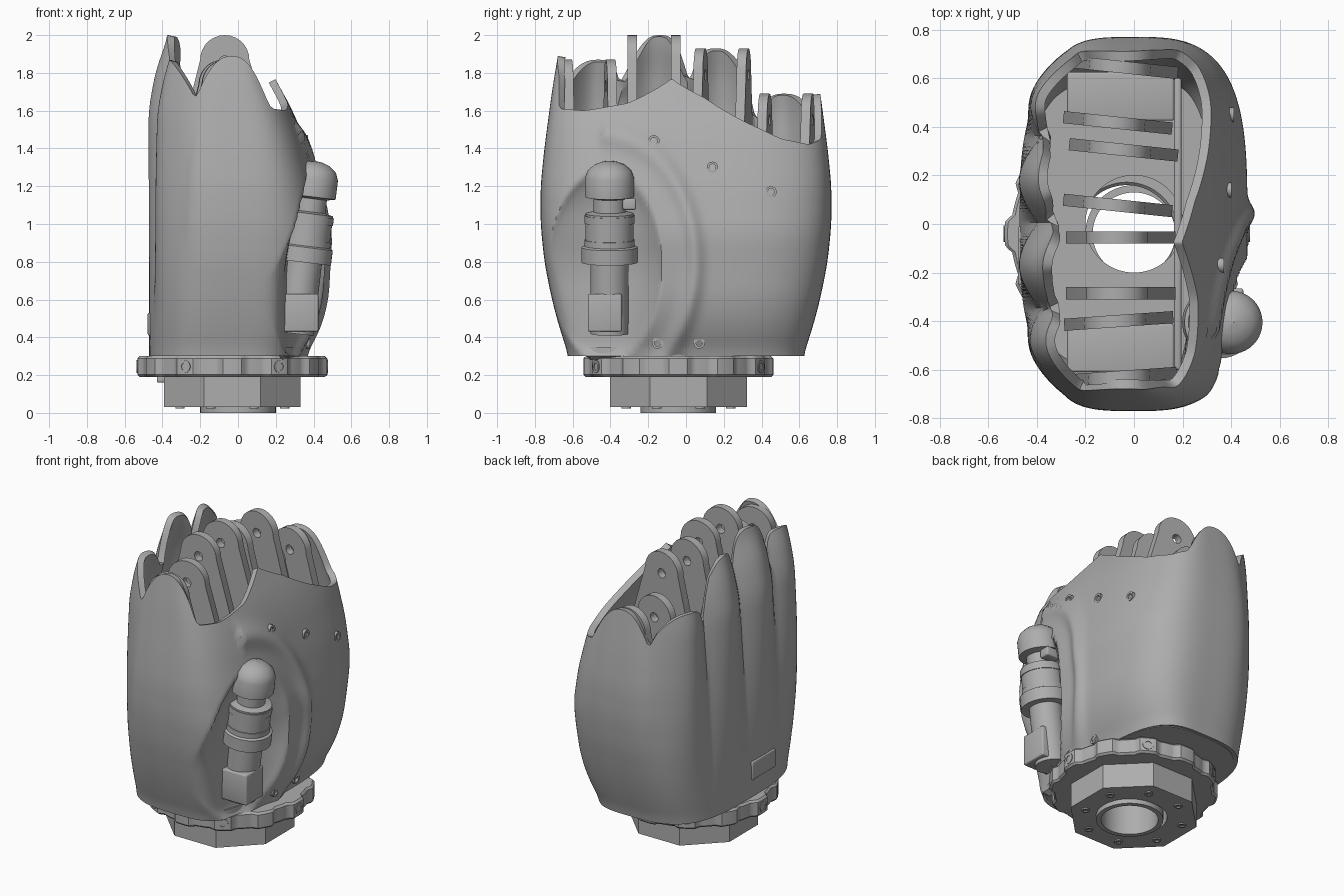
import bpy, bmesh, math
from math import sin, cos, pi, radians, exp
from mathutils import Matrix, Vector

if "Cube" in bpy.data.objects:
    bpy.data.objects.remove(bpy.data.objects["Cube"])

grey = bpy.data.materials.new("plain grey")
grey.use_nodes = True
grey.diffuse_color = (0.42, 0.42, 0.42, 1)
grey.node_tree.nodes["Principled BSDF"].inputs["Base Color"].default_value = (0.42, 0.42, 0.42, 1)

Q = 3.3                      # squareness of the palm section
BASE = Vector((-0.03, -0.04, 0))


def lerp(table, v):
    """Smoothly interpolate a short table of (position, value)."""
    if v <= table[0][0]:
        return table[0][1]
    for (a, fa), (b, fb) in zip(table, table[1:]):
        if v <= b:
            return fa + (fb - fa) * (v - a) / (b - a)
    return table[-1][1]


def finish(name, bm, mods=(), angle=35):
    """Make an object, apply its modifiers and shade it."""
    bmesh.ops.recalc_face_normals(bm, faces=bm.faces)
    me = bpy.data.meshes.new(name)
    bm.to_mesh(me)
    bm.free()
    me.materials.append(grey)
    ob = bpy.data.objects.new(name, me)
    bpy.context.collection.objects.link(ob)
    bpy.ops.object.select_all(action='DESELECT')
    ob.select_set(True)
    bpy.context.view_layer.objects.active = ob
    for kind, settings in mods:
        m = ob.modifiers.new(kind, kind)
        for k, v in settings.items():
            setattr(m, k, v)
        bpy.ops.object.modifier_apply(modifier=m.name)
    bpy.ops.object.shade_smooth_by_angle(angle=radians(angle))
    return ob


def loft(bm, loops, cyclic=False):
    """Skin closed loops of points with quads."""
    rows = [[bm.verts.new(p) for p in loop] for loop in loops]
    pairs = list(zip(rows, rows[1:]))
    if cyclic:
        pairs.append((rows[-1], rows[0]))
    for a, b in pairs:
        for i in range(len(a)):
            j = (i + 1) % len(a)
            bm.faces.new((a[i], a[j], b[j], b[i]))
    return rows


def annulus(name, outer, r_in, z0, z1, matrix=Matrix(), n=96, mods=()):
    """A flat ring whose outer radius is a function of the angle."""
    bm = bmesh.new()
    turn = [2 * pi * i / n for i in range(n)]
    loops = [[(r(t) * cos(t), r(t) * sin(t), z) for t in turn]
             for r, z in ((outer, z0), (outer, z1), (lambda t: r_in, z1), (lambda t: r_in, z0))]
    loft(bm, loops, True)
    bm.transform(matrix)
    return finish(name, bm, mods)


def block(name, centre, size, bevel=0.01):
    bm = bmesh.new()
    bmesh.ops.create_cube(bm, size=1)
    bm.transform(Matrix.Translation(centre) @ Matrix.Diagonal((*size, 1)))
    return finish(name, bm, [("BEVEL", {"width": bevel, "segments": 3})])


# Palm shell: front, back and side reach by height
FRONT = [(0.3, 0.33), (0.45, 0.41), (0.6, 0.45), (0.95, 0.47), (1.2, 0.42), (1.45, 0.35), (1.6, 0.29), (1.8, 0.18), (2, 0.1)]
BACK = [(0.3, 0.47), (1.6, 0.475), (1.8, 0.44), (2, 0.37)]
SIDE = [(0.3, 0.62), (0.45, 0.67), (0.6, 0.71), (0.8, 0.75), (1, 0.77), (1.2, 0.77), (1.4, 0.75), (1.7, 0.71), (2, 0.66)]
PALM_RIM = [(-0.65, 1.61), (-0.5, 1.6), (-0.3, 1.64), (-0.1, 1.77), (0.1, 1.67), (0.25, 1.55), (0.4, 1.45), (0.55, 1.42), (0.66, 1.45)]
FINGERS = [(-0.51, 1.87, 4), (-0.17, 2.0, 0), (0.185, 1.93, -6), (0.525, 1.69, -6)]   # y, top, turn


def smooth_lerp(table, z):
    return sum(lerp(table, z + d) for d in (-0.06, -0.03, 0, 0.03, 0.06)) / 5


def palm_relief(y, z):
    """Thumb hollow and the curved fold around it."""
    e = ((y + 0.43) / 0.3) ** 2 + ((z - 0.78) / 0.5) ** 2
    hollow = -0.17 * max(0, 1 - e) ** 0.8
    rho = math.hypot((y + 0.45) / 0.5, (z - 0.8) / 0.68)
    fold = 0.03 * exp(-((rho - 1) / 0.09) ** 2) if y > -0.45 else 0
    return hollow + fold


def section(phi, z):
    c, s = cos(phi), sin(phi)
    a = smooth_lerp(FRONT if c > 0 else BACK, z)
    b = smooth_lerp(SIDE, z)
    r = (abs(c / a) ** Q + abs(s / b) ** Q) ** (-1 / Q)
    x, y = r * c, r * s
    if c > 0:
        x += palm_relief(y, z) * min(1, x / 0.22)
    else:
        ridge = abs(sin(pi * (y - 0.005) / 0.355))
        depth = 0.1 * max(0, min(1, (z - 0.45) / 1.4))
        x += depth * (1 - ridge) * min(1, -x / 0.4) ** 2
    return x, y


def rim(phi):
    """Height of the open top edge."""
    x, y = section(phi, 1.65)
    if x > 0.17:
        return lerp(PALM_RIM, y)
    if x > -0.24 and abs(y) > 0.4:
        top, k = (1.89, 0.28) if y < 0 else (1.69, 0.25)
        return top - k * (abs(x + 0.035) / 0.205) ** 2.4
    fy, top, _ = min(FINGERS, key=lambda f: abs(f[0] - y))
    return top - 0.22 * min(1, abs(y - fy) / 0.18) ** 3


def palm_x(y, z):
    a, b = smooth_lerp(FRONT, z), smooth_lerp(SIDE, z)
    return a * (1 - (abs(y) / b) ** Q) ** (1 / Q) + palm_relief(y, z)


bm = bmesh.new()
turns = [2 * pi * (i + 0.5) / 240 for i in range(240)]
tops = [rim(t) for t in turns]
tops = [(tops[i - 1] + 2 * tops[i] + tops[(i + 1) % 240]) / 4 for i in range(240)]
ROWS = 50
loops = []
for k in range(ROWS + 1):
    zs = [0.3 + (h - 0.3) * k / ROWS for h in tops]
    loops.append([(*section(t, z), z) for t, z in zip(turns, zs)])
loft(bm, loops)
finish("palm_shell", bm, [("SOLIDIFY", {"thickness": 0.04, "offset": -1})], 40)

# Floor with a central bore
annulus("palm_floor", lambda t: math.hypot(*section(t, 0.34)) * 0.95, 0.2, 0.3, 0.35)

# Wrist collar, flange and bottom spigot
centre = Matrix.Translation(BASE)
annulus("wrist_collar", lambda t: 0.49 + 0.013 * max(-1, min(1, 2.5 * cos(12 * t))), 0.2, 0.19, 0.3, centre,
        192, [("BEVEL", {"width": 0.012, "segments": 1, "limit_method": 'ANGLE', "angle_limit": radians(60)})])
annulus("wrist_flange", lambda t: 0.362 / cos((t + pi / 8) % (pi / 4) - pi / 8), 0.2, 0.03, 0.2, centre)
annulus("wrist_spigot", lambda t: 0.2, 0.17, 0.0, 0.2, Matrix.Translation((0, -0.04, 0)))
block("wrist_tab", (-0.39, -0.04, 0.18), (0.08, 0.16, 0.04))
for i in range(6):
    t = 2 * pi * i / 6 - pi / 3
    m = centre @ Matrix.Rotation(t, 4, 'Z') @ Matrix.Translation((0.485, 0, 0.245)) @ Matrix.Rotation(pi / 2, 4, 'Y')
    annulus("collar_bolt", lambda a: 0.034, 0.02, 0, 0.022, m, 16)
for i in range(8):
    m = centre @ Matrix.Rotation(pi * i / 4 + pi / 8, 4, 'Z') @ Matrix.Translation((0.3, 0, 0.022))
    annulus("flange_bolt", lambda a: 0.025, 0.014, 0, 0.01, m, 16)

# Finger brackets: paired rounded plates with a pin hole
for number, (fy, top, turn) in enumerate(FINGERS, 1):
    outline = [(-0.28, 0.8), (0.17, 0.8), (0.17, top - 0.5)]
    outline += [(-0.07 + 0.13 * cos(pi * i / 14), top - 0.13 + 0.13 * sin(pi * i / 14)) for i in range(15)]
    outline += [(-0.28, top - 0.45)]
    place = Matrix.Translation((0, fy, 0)) @ Matrix.Rotation(radians(turn), 4, 'Z')
    cut = bmesh.new()
    bmesh.ops.create_cone(cut, cap_ends=True, segments=20, radius1=0.03, radius2=0.03, depth=0.5)
    cut.transform(place @ Matrix.Translation((-0.07, 0, top - 0.14)) @ Matrix.Rotation(pi / 2, 4, 'X'))
    cutter = finish("pin_cutter", cut)
    cutter.hide_render = True
    bm = bmesh.new()
    for side in (-1, 1):
        face = bm.faces.new([bm.verts.new((x, side * 0.115 - 0.025, z)) for x, z in outline])
        new = bmesh.ops.extrude_face_region(bm, geom=[face])["geom"]
        bmesh.ops.translate(bm, vec=(0, 0.05, 0), verts=[v for v in new if isinstance(v, bmesh.types.BMVert)])
    bm.transform(place)
    finish(f"finger_bracket_{number}", bm, [("BOOLEAN", {"object": cutter, "operation": 'DIFFERENCE', "solver": 'EXACT'})])
    bpy.data.objects.remove(cutter)
    if number in (1, 4):
        block(f"bracket_shelf_{number}", (-0.055, fy, 0.9), (0.44, 0.2, 0.04))

# Inner wall behind the palm
block("inner_wall", (0.18, 0.0, 0.99), (0.03, 1.2, 0.78))

# Thumb joint: turned profile, leaning outward
profile = [(0, 0.42), (0.1, 0.42), (0.1, 0.8), (0.148, 0.8), (0.148, 0.88), (0.128, 0.89), (0.128, 1.06), (0.085, 1.07),
           (0.085, 1.14), (0.13, 1.15), (0.13, 1.25), (0.115, 1.29), (0.08, 1.32), (0.04, 1.335), (0, 1.34)]
lean = Matrix.Translation((0.30, -0.405, 0.43)) @ Matrix.Rotation(radians(7), 4, 'Y') @ Matrix.Translation((0, 0, -0.43))
bm = bmesh.new()
loft(bm, [[(max(r, 0.001) * cos(2 * pi * i / 40), max(r, 0.001) * sin(2 * pi * i / 40), z) for i in range(40)] for r, z in profile])
bm.transform(lean)
finish("thumb_joint", bm)
block("thumb_housing", (0.325, -0.43, 0.53), (0.2, 0.18, 0.2))
block("thumb_clevis", (0.40, -0.30, 1.105), (0.1, 0.07, 0.06))
for z in (0.9, 1.03):
    annulus("thumb_band", lambda t: 0.133, 0.12, z - 0.02, z + 0.02, lean, 40)

# Palm screws
for y, z in ((-0.17, 1.44), (0.14, 1.3), (0.45, 1.17), (-0.15, 0.37), (0.07, 0.37)):
    m = Matrix.Translation((palm_x(y, z) - 0.02, y, z)) @ Matrix.Rotation(pi / 2, 4, 'Y')
    annulus("palm_screw", lambda t: 0.03, 0.017, 0, 0.03, m, 20)

# Small cover on the back of the hand
block("back_cover", (-0.468, -0.13, 0.47), (0.02, 0.24, 0.12), 0.008)
